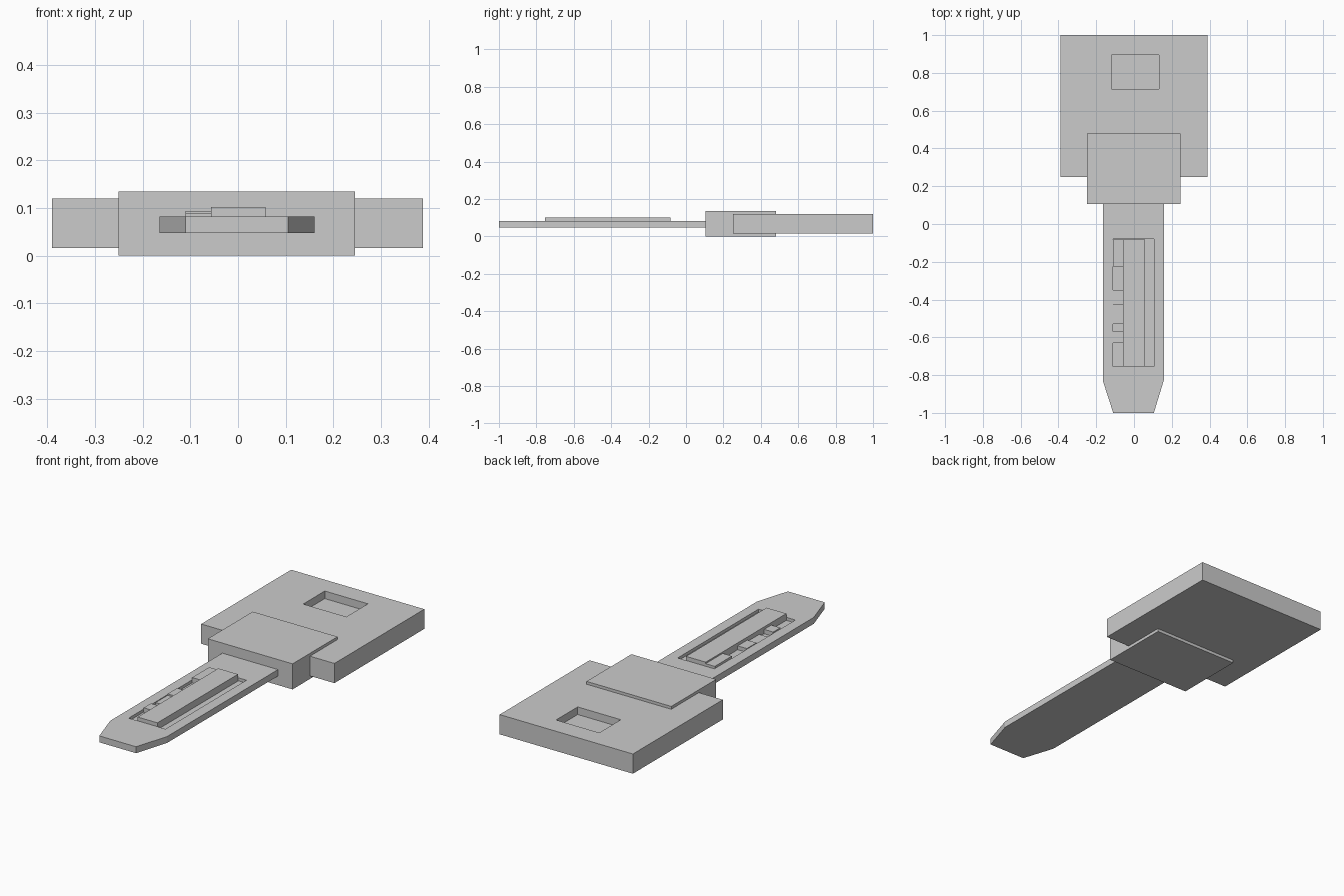
import bpy, bmesh
from mathutils import Vector

if "Cube" in bpy.data.objects:
    bpy.data.objects.remove(bpy.data.objects["Cube"])


def prism(name, points, extrude):
    """Extrude a closed planar outline along a vector."""
    bm = bmesh.new()
    face = bm.faces.new([bm.verts.new(p) for p in points])
    res = bmesh.ops.extrude_face_region(bm, geom=[face])
    top = [g for g in res["geom"] if isinstance(g, bmesh.types.BMVert)]
    bmesh.ops.translate(bm, verts=top, vec=Vector(extrude))
    # keep the starting cap so that the solid is closed
    if not face.is_valid or len(bm.faces) < len(points) + 2:
        bm.verts.ensure_lookup_table()
        bm.faces.new(bm.verts[:len(points)])
    bmesh.ops.recalc_face_normals(bm, faces=bm.faces[:])
    mesh = bpy.data.meshes.new(name)
    bm.to_mesh(mesh)
    bm.free()
    obj = bpy.data.objects.new(name, mesh)
    bpy.context.collection.objects.link(obj)
    return obj


def box(name, x0, x1, y0, y1, z0, z1):
    outline = [(x0, y0, z0), (x1, y0, z0), (x1, y1, z0), (x0, y1, z0)]
    return prism(name, outline, (0, 0, z1 - z0))


def carve(target, *bounds):
    """Cut a box-shaped pocket out of the target."""
    cutter = box("pocket_cutter", *bounds)
    cutter.hide_render = True
    mod = target.modifiers.new("pocket", 'BOOLEAN')
    mod.operation = 'DIFFERENCE'
    mod.solver = 'EXACT'
    mod.object = cutter
    bpy.context.view_layer.objects.active = target
    bpy.ops.object.modifier_apply(modifier=mod.name)
    bpy.data.objects.remove(cutter)


# Wide grip with a blind rectangular pocket
grip = box("grip", -0.39, 0.388, 0.25, 1.0, 0.016, 0.12)
carve(grip, -0.12, 0.132, 0.715, 0.895, 0.08, 0.2)

# Thick collar joining grip and blade
box("collar", -0.25, 0.245, 0.105, 0.48, 0.0, 0.135)

# Flat blade with a tapered tip
tip = [(-0.11, -1), (0.105, -1), (0.16, -0.82), (0.16, 0.115),
       (-0.165, 0.115), (-0.165, -0.83)]
blade = prism("blade", [(x, y, 0.048) for x, y in tip], (0, 0, 0.034))

# Long sunken tray in the blade, with the raised rib standing in it
FLOOR = 0.066
carve(blade, -0.11, 0.105, -0.755, -0.08, FLOOR, 0.15)
box("rib", -0.057, 0.058, -0.755, -0.083, FLOOR - 0.004, 0.102)

# Row of small teeth along the left side of the rib: y range and top height
teeth = [(-0.225, -0.083, 0.094), (-0.43, -0.35, 0.086),
         (-0.53, -0.43, 0.078), (-0.63, -0.57, 0.089)]
for i, (y0, y1, top) in enumerate(teeth):
    box(f"tooth_{i + 1}", -0.11, -0.055, y0, y1, FLOOR - 0.004, top)
